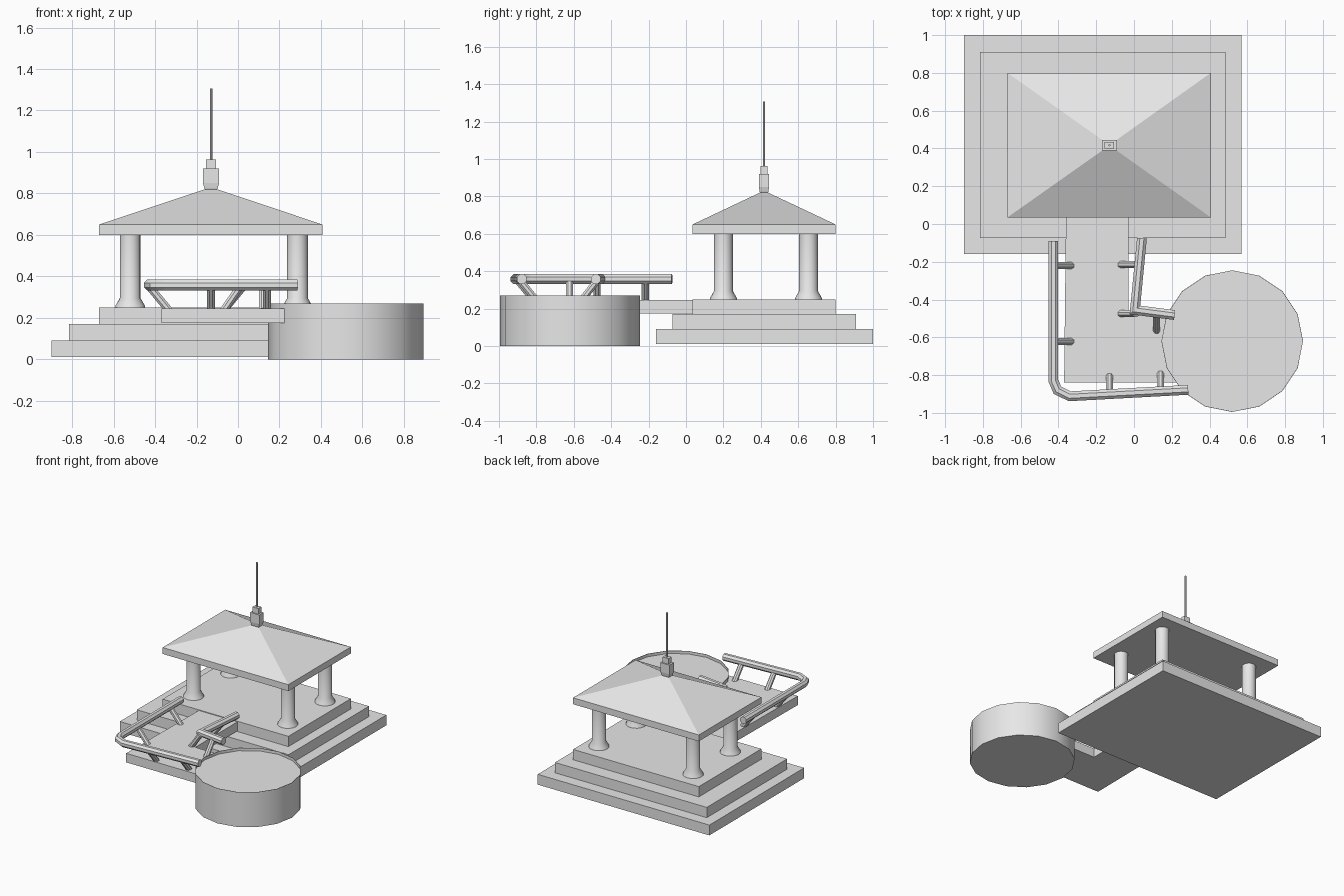
import bpy, bmesh, math
from mathutils import Vector

cube = bpy.data.objects.get("Cube")
if cube:
    bpy.data.objects.remove(cube, do_unlink=True)

grey = bpy.data.materials.new("stone_grey")
grey.use_nodes = True
GREY = (0.8, 0.8, 0.8, 1)
grey.diffuse_color = GREY
grey.node_tree.nodes["Principled BSDF"].inputs["Base Color"].default_value = GREY


def finish(name, bm, smooth=False):
    bmesh.ops.recalc_face_normals(bm, faces=bm.faces)
    mesh = bpy.data.meshes.new(name)
    bm.to_mesh(mesh)
    bm.free()
    mesh.materials.append(grey)
    obj = bpy.data.objects.new(name, mesh)
    bpy.context.collection.objects.link(obj)
    if smooth:
        bpy.ops.object.select_all(action="DESELECT")
        obj.select_set(True)
        bpy.context.view_layer.objects.active = obj
        bpy.ops.object.shade_smooth_by_angle(angle=math.radians(35))
    return obj


def loft(name, rings, smooth=False):
    """Skin equal-sized closed rings of points and cap both ends."""
    bm = bmesh.new()
    loops = [[bm.verts.new(p) for p in ring] for ring in rings]
    n = len(loops[0])
    for a, b in zip(loops, loops[1:]):
        for i in range(n):
            j = (i + 1) % n
            bm.faces.new((a[i], a[j], b[j], b[i]))
    bm.faces.new(loops[0])
    bm.faces.new(loops[-1])
    return finish(name, bm, smooth)


def rect(x0, x1, y0, y1, z):
    return [(x0, y0, z), (x1, y0, z), (x1, y1, z), (x0, y1, z)]


def centred(x, y, w, d, z):
    return rect(x - w / 2, x + w / 2, y - d / 2, y + d / 2, z)


def circle(x, y, r, z, n):
    return [(x + r * math.cos(math.tau * i / n), y + r * math.sin(math.tau * i / n), z)
            for i in range(n)]


def tube(name, points, r, n=8):
    """Sweep a round section along a path with mitred corners."""
    pts = [Vector(p) for p in points]
    rings = []
    for i, p in enumerate(pts):
        before = (p - pts[i - 1]).normalized() if i else None
        after = (pts[i + 1] - p).normalized() if i < len(pts) - 1 else None
        d = ((before or after) + (after or before)).normalized()
        side = d.cross(Vector((0, 0, 1))).normalized()
        up = side.cross(d)
        wide = r / max(d.dot(after or before), 0.5)
        angles = [math.tau * (k + 0.5) / n for k in range(n)]
        rings.append([p + side * math.cos(a) * wide + up * math.sin(a) * r for a in angles])
    return loft(name, rings, True)


# Stepped platform
steps = [("lower_step", -0.90, 0.57, -0.16, 1.0, 0.01, 0.09),
         ("middle_step", -0.815, 0.485, -0.073, 0.91, 0.09, 0.17),
         ("upper_step", -0.67, 0.407, 0.035, 0.80, 0.17, 0.25)]
for name, x0, x1, y0, y1, z0, z1 in steps:
    loft(name, [rect(x0, x1, y0, y1, z0), rect(x0, x1, y0, y1, z1)])

# Columns with flared feet
for side, x in (("right", -0.52), ("left", 0.287)):
    for end, y in (("front", 0.2), ("back", 0.655)):
        profile = [(0.073, 0.25), (0.07, 0.26), (0.05, 0.295), (0.05, 0.6)]
        loft(f"{end}_{side}_column", [circle(x, y, r, z, 16) for r, z in profile], True)

# Hipped roof on a flat slab
CX, CY = -0.13, 0.417
loft("roof", [rect(-0.67, 0.407, 0.035, 0.80, 0.60),
              rect(-0.67, 0.407, 0.035, 0.80, 0.65),
              centred(CX, CY, 0.06, 0.045, 0.82)])

# Finial and mast
loft("finial_block", [centred(CX, CY, w, d, z) for w, d, z in
                      ((0.05, 0.036, 0.81), (0.064, 0.046, 0.825),
                       (0.078, 0.054, 0.85), (0.078, 0.054, 0.92))])
loft("finial_cap", [centred(CX, CY, 0.05, 0.036, z) for z in (0.92, 0.963)])
loft("mast", [circle(CX, CY, 0.006, z, 8) for z in (0.96, 1.307)], True)

# L-shaped walkway
plan = [(-0.36, 0.036), (-0.03, 0.036), (-0.03, -0.48), (0.23, -0.48),
        (0.23, -0.84), (-0.37, -0.84)]
loft("walkway", [[(x, y, z) for x, y in plan] for z in (0.175, 0.245)])

# Round basin with a shallow recessed top
loft("basin", [circle(0.52, -0.62, r, z, 16) for r, z in
               ((0.375, 0), (0.375, 0.27), (0.372, 0.27), (0.372, 0.248))], True)

# Handrails
RAIL_Z = 0.358
rails = {"outer_rail": [(-0.427, -0.09), (-0.427, -0.83), (-0.405, -0.88),
                        (-0.34, -0.912), (0.287, -0.878)],
         "inner_rail": [(0.042, -0.075), (0.005, -0.455), (0.215, -0.482)]}
for name, path in rails.items():
    tube(name, [(x, y, RAIL_Z) for x, y in path], 0.028)

# Slanted rail posts: position under the rail and foot offset
posts = [(-0.427, -0.22, 0.095, 0), (-0.427, -0.622, 0.095, 0),
         (-0.13, -0.9, 0, 0.095), (0.14, -0.887, 0, 0.095),
         (0.025, -0.215, -0.095, 0), (0.01, -0.475, -0.08, 0),
         (0.12, -0.475, 0, -0.09)]
for i, (x, y, dx, dy) in enumerate(posts):
    tube(f"rail_post_{i + 1}", [(x, y, 0.35), (x + dx, y + dy, 0.235)], 0.02)
